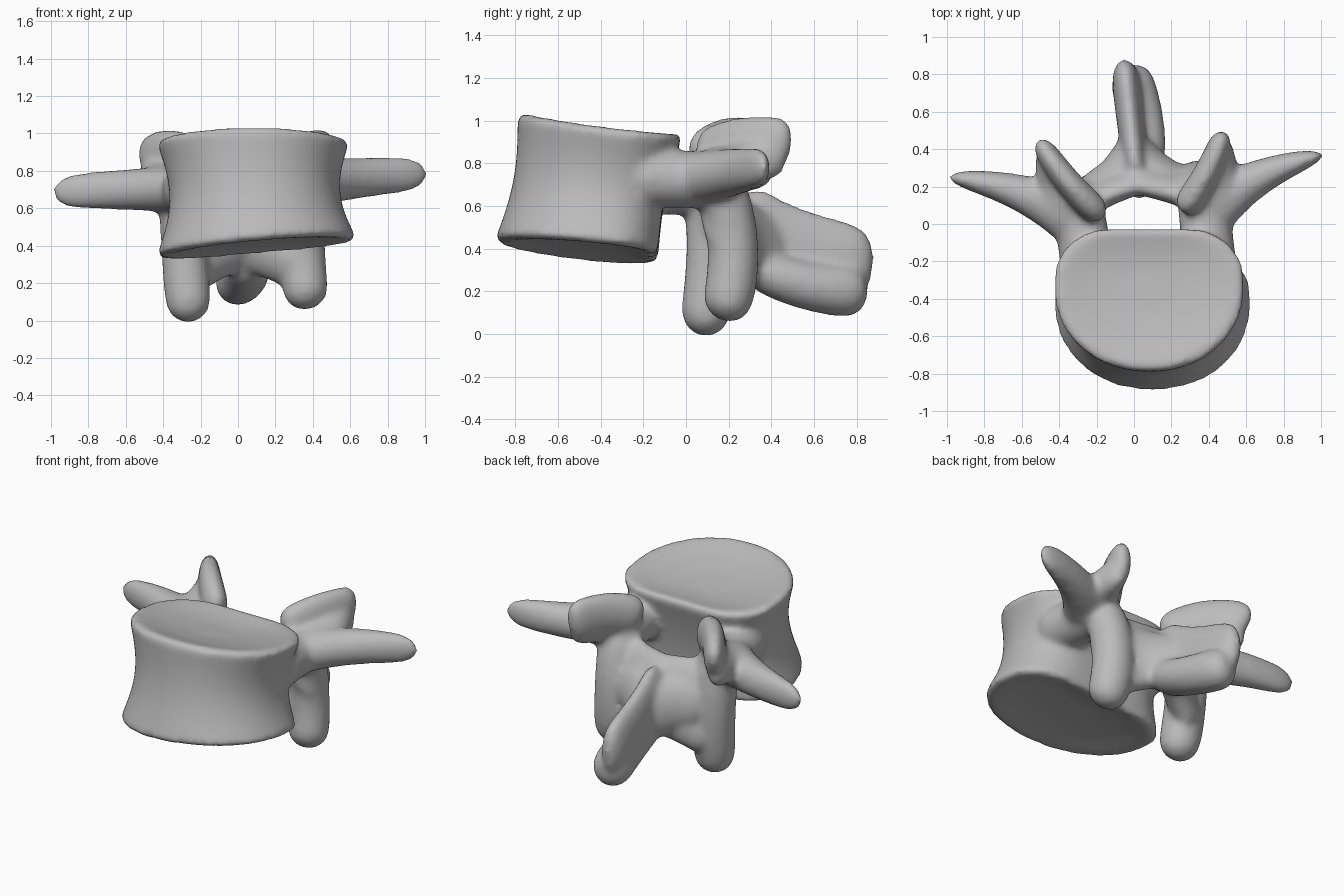
import bpy, bmesh
from math import sin, cos, pi, exp, copysign
from mathutils import Vector

if "Cube" in bpy.data.objects:
    bpy.data.objects.remove(bpy.data.objects["Cube"], do_unlink=True)

bm = bmesh.new()
UP, BACK, LEAN = Vector((0, 0, 1)), Vector((0, 1, 0)), Vector((0, -.3, 1))


def circle(count):
    """Cosine and sine pairs around a full turn."""
    turns = [2 * pi * i / count for i in range(count)]
    return [(cos(turn), sin(turn)) for turn in turns]


def skin(rings):
    """Join rings of points into a closed skin."""
    loops = [[bm.verts.new(point) for point in ring] for ring in rings]
    for lower, upper in zip(loops, loops[1:]):
        for i in range(len(lower)):
            bm.faces.new((lower[i - 1], lower[i], upper[i], upper[i - 1]))
    bm.faces.new(loops[0])
    bm.faces.new(loops[-1])


def place(side, x, y, z):
    """Put a point on one side of the slightly twisted rear arch."""
    x *= side
    return Vector((x + .05 - .13 * y, y + .06 * x, z + .05 * x))


def limb(side, start, middle, end, start_size, end_size, ref=UP, steps=30):
    """Round-ended limb bent through three points; sizes are (along ref, across)."""
    a, m, b = (place(side, *point) for point in (start, middle, end))
    size_a, size_b = Vector(start_size), Vector(end_size)
    rings = []
    for step in range(steps + 1):
        t = step / steps
        centre = a * (1 - t) * (1 - 2 * t) + m * 4 * t * (1 - t) + b * t * (2 * t - 1)
        tangent = (a * (4 * t - 3) + m * (4 - 8 * t) + b * (4 * t - 1)).normalized()
        along = (ref - tangent * ref.dot(tangent)).normalized()
        across = tangent.cross(along)
        rounding = max(.3, (1 - abs(2 * t - 1) ** 8) ** .5)
        size = size_a.lerp(size_b, t) * rounding
        rings.append([centre + along * size.x * c + across * size.y * s
                      for c, s in circle(steps)])
    skin(rings)


def body_ring(t, wide, deep):
    """Kidney-shaped slice of the body at height fraction t."""
    ring = []
    for c, s in circle(72):
        rear = s > 0
        power = .8 if rear else .95
        reach = .32 + .03 * t if rear else .48 - .02 * t
        x = .1 - .02 * t + (.54 - .02 * t) * wide * copysign(abs(c) ** power, c)
        y = -.42 + .09 * t + reach * deep * copysign(abs(s) ** power, s)
        if rear:
            y -= .035 * deep * exp(-6 * c * c)
        low = .33 - .1 * y + .09 * x
        high = .975 - .13 * (y + .4) + .1 * (y + .4) ** 2
        ring.append((x, y, low + (high - low) * t))
    return ring


# Body with waisted wall, rounded rims and dished ends
dish = [(.06, .3), (.04, .6), (0, .92)]
rings = [body_ring(t, k, k) for t, k in dish]
for row in range(15):
    t = .03 + .94 * row / 14
    waist = sin(pi * t)
    rings.append(body_ring(t, 1 - .14 * waist, 1 - .08 * waist))
rings += [body_ring(1 - t, k, k) for t, k in reversed(dish)]
skin(rings)

for side in (-1, 1):
    # Pedicle
    limb(side, (.33, -.3, .72), (.33, -.05, .71), (.34, .2, .7), (.14, .14), (.13, .14))
    # Transverse process
    limb(side, (.3, 0, .71), (.6, .19, .73), (1, .31, .735), (.13, .17), (.09, .04))
    # Upper joint process and the swelling that ties it to the arch
    limb(side, (.22, .06, .82), (.37, .25, .89 - .02 * side), (.49, .46, .85),
         (.12, .08), (.14, .06))
    limb(side, (.36, .02, .74), (.43, .22, .77), (.48, .43, .82), (.1, .17), (.1, .05))
    # Lower joint process, the near side lower and further forward
    limb(side, (.34, .11, .75), (.32, .17 + .03 * side, .4),
         (.32 + .025 * side, .12 + .03 * side, .03 + .02 * side), (.12, .12), (.12, .125), BACK)
    # Lamina, sloping back and down, with the web below it and the flare behind it
    limb(side, (.38, .1, .54), (.18, .2, .51), (-.1, .28, .5), (.2, .09), (.22, .08), LEAN)
    limb(side, (.32, .16, .25), (.17, .23, .34), (-.05, .33, .42), (.14, .09), (.14, .08), LEAN)
    limb(side, (.28, .2, .48), (.12, .29, .46), (0, .46, .38), (.15, .08), (.16, .07), LEAN)

# Spinous process: thin blade with a thick lower edge
limb(1, (0, .2, .6), (0, .46, .42), (.01, .87, .29), (.17, .06), (.21, .08))
limb(1, (.03, .3, .33), (.06, .55, .23), (.02, .84, .2), (.1, .12), (.13, .12))

bmesh.ops.recalc_face_normals(bm, faces=bm.faces[:])
mesh = bpy.data.meshes.new("vertebra")
bm.to_mesh(mesh)
bm.free()
bone = bpy.data.objects.new("vertebra", mesh)
bpy.context.collection.objects.link(bone)

# Bone colour
material = bpy.data.materials.new("bone grey")
material.use_nodes = True
grey = (.5, .5, .5, 1)
material.diffuse_color = grey
material.node_tree.nodes["Principled BSDF"].inputs["Base Color"].default_value = grey
mesh.materials.append(material)

# Fuse the parts and soften the joins
fuse = bone.modifiers.new("fuse", 'REMESH')
fuse.mode = 'VOXEL'
fuse.voxel_size = .018
fuse.use_smooth_shade = True
soften = bone.modifiers.new("soften", 'SMOOTH')
soften.factor = .5
soften.iterations = 14
